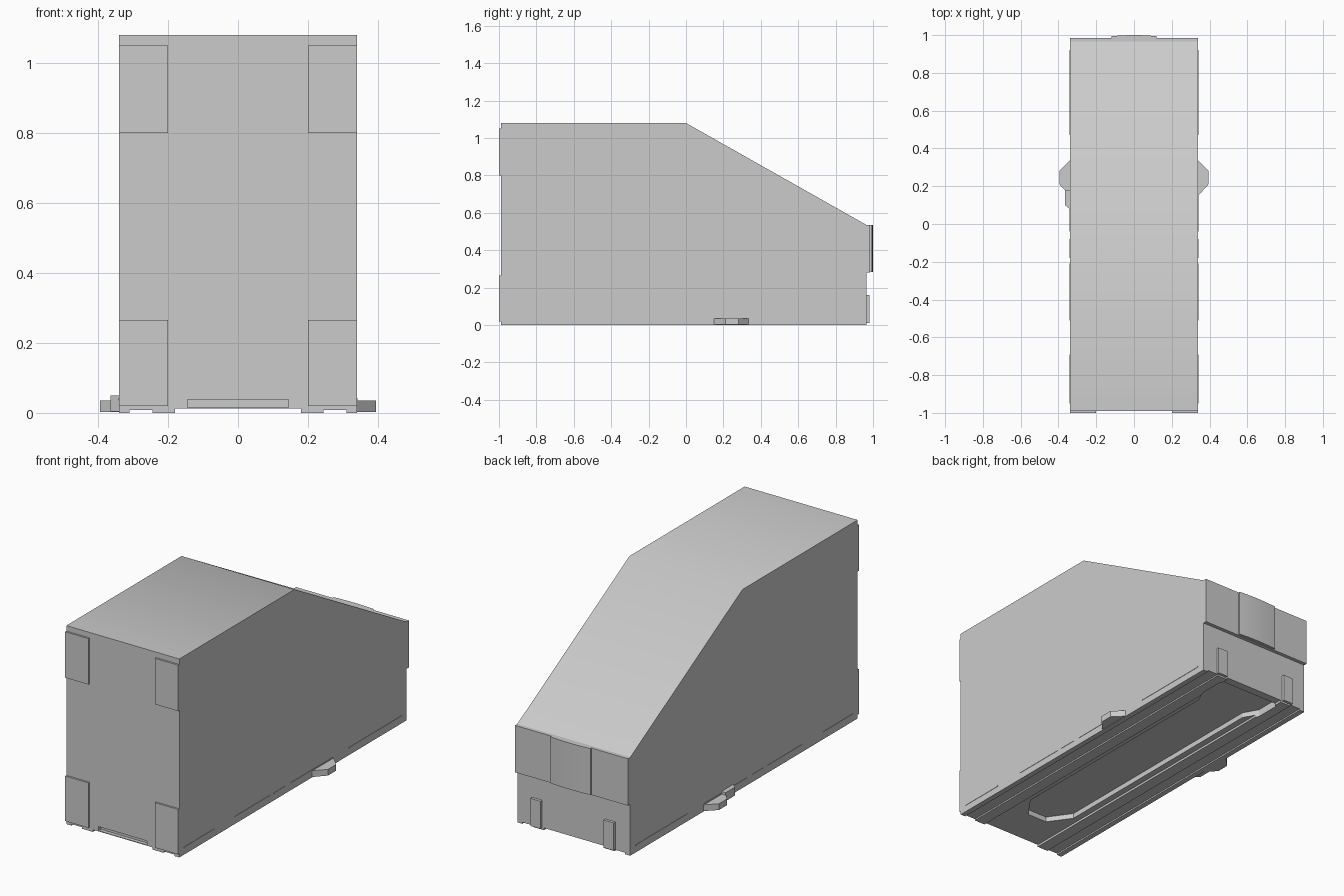
import bpy, bmesh, math
from mathutils import Vector

old = bpy.data.objects.get("Cube")
if old:
    bpy.data.objects.remove(old, do_unlink=True)

GREY = (0.6, 0.6, 0.6, 1)
grey = bpy.data.materials.new("light grey plastic")
grey.use_nodes = True
grey.diffuse_color = GREY
grey.node_tree.nodes["Principled BSDF"].inputs["Base Color"].default_value = GREY


def prism(name, points, shift, smooth=False):
    """Extrude a flat outline of 3D points by a vector into a closed solid."""
    bm = bmesh.new()
    face = bm.faces.new([bm.verts.new(p) for p in points])
    out = bmesh.ops.extrude_face_region(bm, geom=[face])
    moved = [v for v in out["geom"] if isinstance(v, bmesh.types.BMVert)]
    bmesh.ops.translate(bm, vec=Vector(shift), verts=moved)
    bmesh.ops.recalc_face_normals(bm, faces=bm.faces[:])
    mesh = bpy.data.meshes.new(name)
    bm.to_mesh(mesh)
    bm.free()
    obj = bpy.data.objects.new(name, mesh)
    bpy.context.collection.objects.link(obj)
    mesh.materials.append(grey)
    if smooth:
        bpy.ops.object.select_all(action="DESELECT")
        obj.select_set(True)
        bpy.context.view_layer.objects.active = obj
        bpy.ops.object.shade_smooth_by_angle(angle=math.radians(30))
    return obj


def slab(name, outline, z0, z1, smooth=False):
    """Solid from an x-y outline between two heights."""
    return prism(name, [(x, y, z0) for x, y in outline], (0, 0, z1 - z0), smooth)


def box(name, x0, x1, y0, y1, z0, z1):
    return slab(name, [(x0, y0), (x1, y0), (x1, y1), (x0, y1)], z0, z1)


W, FRONT, BACK, SEAM = 0.34, -0.99, 0.965, 0.04

# Cover: tall housing with a sloping rear top
side = [(FRONT, SEAM), (FRONT, 1.08), (0, 1.08), (BACK, 0.535), (BACK, SEAM)]
prism("cover", [(-W, y, z) for y, z in side], (2 * W, 0, 0), smooth=True)

# Base plate with pocket, channel and rail grooves cut from below
base = box("base_plate", -W, W, FRONT, BACK, 0, SEAM)
half = [(0.06, -0.78), (0.145, -0.66), (0.145, 0.7), (0.19, 0.78), (0.19, 0.92)]
pocket = half + [(-x, y) for x, y in reversed(half)]
cutters = [
    slab("pocket_cutter", pocket, -0.1, 0.1),
    box("channel_cutter", -0.18, 0.18, -1.1, 1.1, -0.1, 0.012),
    box("front_slot_cutter", -0.145, 0.145, -1.1, -0.97, 0.016, 0.038),
]
for s in (-1, 1):
    x0, x1 = sorted((s * 0.245, s * 0.31))
    cutters.append(box("rail_cutter", x0, x1, -1.1, 1.1, -0.1, 0.008))
for cutter in cutters:
    cutter.hide_render = True
    cutter.hide_viewport = True
    cutter.display_type = "WIRE"
    mod = base.modifiers.new(cutter.name, "BOOLEAN")
    mod.operation = "DIFFERENCE"
    mod.solver = "EXACT"
    mod.object = cutter

# Parts repeated on both sides
for s, word in ((1, "left"), (-1, "right")):
    x0, x1 = sorted((s * 0.2, s * W))
    box(word + "_upper_front_pad", x0, x1, -1, FRONT, 0.8, 1.05)
    box(word + "_lower_front_pad", x0, x1, -1, FRONT, 0.02, 0.265)
    x0, x1 = sorted((s * 0.19, s * 0.25))
    box(word + "_rear_clip", x0, x1, BACK, 0.98, 0.01, 0.16)
    tab = [(0.33, 0.15), (W, 0.15), (0.395, 0.21), (0.395, 0.28), (W, 0.335), (0.33, 0.335)]
    slab(word + "_side_tab", [(s * x, y) for x, y in tab], 0.002, 0.036)
    # Thin seam ridges along the lower edge
    for y0, y1 in ((-0.95, -0.69), (-0.51, -0.21), (-0.18, -0.08), (-0.04, 0.33), (0.47, 0.92)):
        x0, x1 = sorted((s * 0.335, s * 0.342))
        box(word + "_seam_ridge", x0, x1, y0, y1, 0.036, 0.042)

# Small latch beside the right tab
latch = [(-0.33, 0.08), (-W, 0.08), (-0.365, 0.1), (-0.365, 0.18), (-0.33, 0.18)]
slab("right_latch", latch, 0.004, 0.05)

# Rear panel with a gently bowed middle
box("rear_panel", -W, W, 0.95, 0.985, 0.28, 0.535)
bow = [(0.12 * t / 4, 1 - 0.006 * (t / 4) ** 2) for t in range(-4, 5)]
slab("rear_bow", [(-0.12, 0.96)] + bow + [(0.12, 0.96)], 0.283, 0.535, smooth=True)
